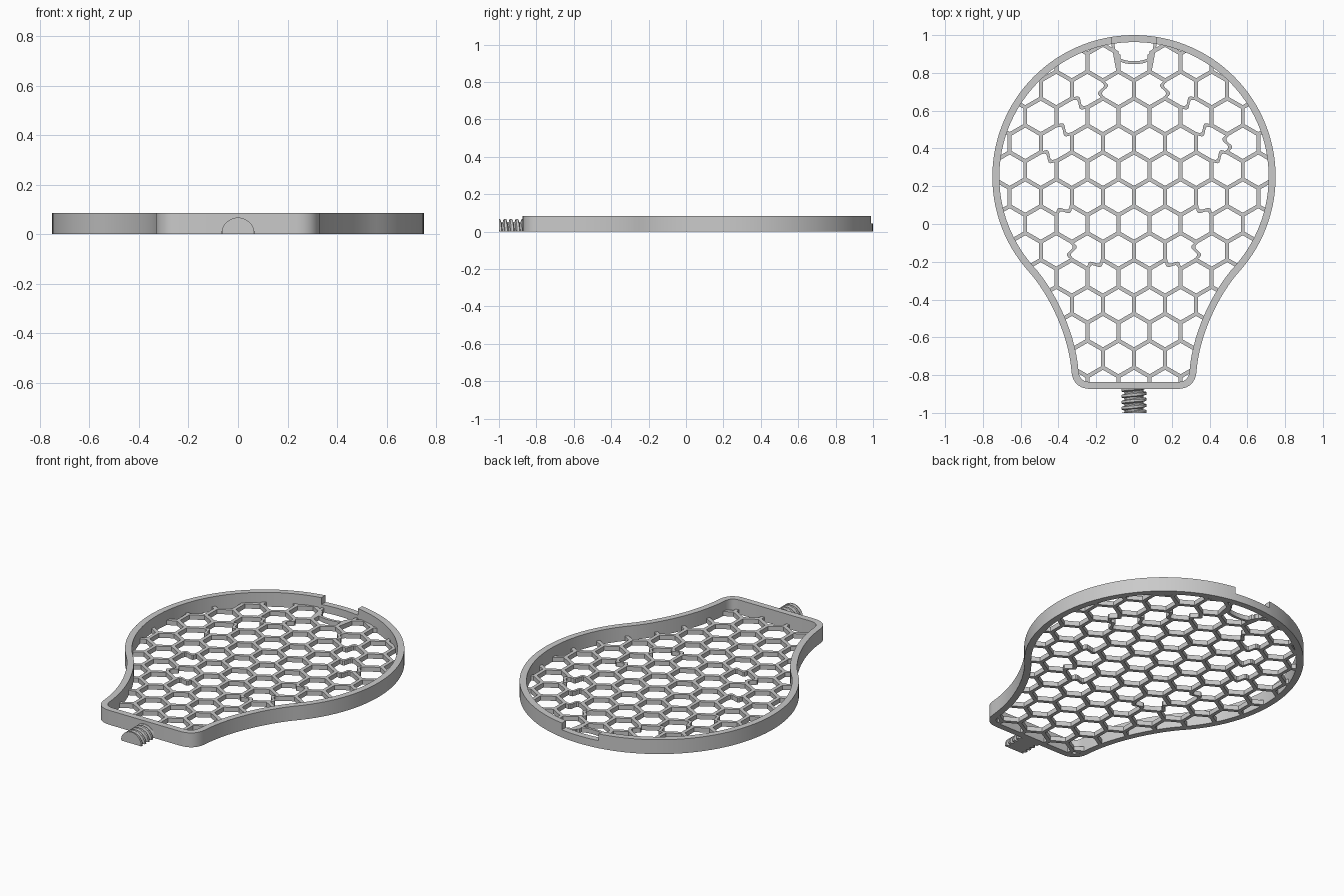
import bpy, bmesh, math
from mathutils import Vector
from mathutils.geometry import interpolate_bezier

if "Cube" in bpy.data.objects:
    bpy.data.objects.remove(bpy.data.objects["Cube"])

grey = bpy.data.materials.new("plain grey")
grey.use_nodes = True
grey.diffuse_color = (0.59, 0.59, 0.59, 1)
grey.node_tree.nodes["Principled BSDF"].inputs["Base Color"].default_value = grey.diffuse_color

RIM_H, RIM_W, LATTICE_H = 0.085, 0.037, 0.027
PITCH, HALF_BAR = 0.1645, 0.0105
SIDE = PITCH / math.sqrt(3)


def make(name, bm):
    bmesh.ops.recalc_face_normals(bm, faces=bm.faces)
    mesh = bpy.data.meshes.new(name)
    bm.to_mesh(mesh)
    bm.free()
    mesh.materials.append(grey)
    obj = bpy.data.objects.new(name, mesh)
    bpy.context.collection.objects.link(obj)
    return obj


def activate(obj):
    bpy.ops.object.select_all(action='DESELECT')
    obj.select_set(True)
    bpy.context.view_layer.objects.active = obj


def cut(obj, cutter, operation):
    mod = obj.modifiers.new("cut", 'BOOLEAN')
    mod.operation, mod.solver, mod.object = operation, 'EXACT', cutter
    activate(obj)
    bpy.ops.object.modifier_apply(modifier=mod.name)
    bpy.data.objects.remove(cutter)


def smooth(obj):
    activate(obj)
    bpy.ops.object.shade_smooth_by_angle(angle=math.radians(30))


def solidify(bm, height):
    # Closed solid: flat faces, a raised copy, and walls along the border
    base = bm.verts[:]
    border = [e for e in bm.edges if e.is_boundary]
    top = bmesh.ops.duplicate(bm, geom=base + bm.edges[:] + bm.faces[:])["vert_map"]
    bmesh.ops.translate(bm, verts=[top[v] for v in base], vec=(0, 0, height))
    for a, b in [e.verts for e in border]:
        bm.faces.new((a, b, top[b], top[a]))


def strip(bm, left, right, closed=False):
    a = [bm.verts.new(p) for p in left]
    b = [bm.verts.new(p) for p in right]
    for i in range(len(a) if closed else len(a) - 1):
        j = (i + 1) % len(a)
        bm.faces.new((a[i], a[j], b[j], b[i]))


# Outline: round head, concave neck, rounded foot
def bezier(points, n):
    return interpolate_bezier(*[Vector((x, y, 0)) for x, y in points], n)


half = [Vector((0.75 * math.cos(math.radians(a)), 0.25 + 0.75 * math.sin(math.radians(a)), 0))
        for a in range(90, -43, -3)]
half += bezier([(0.557, -0.252), (0.465, -0.354), (0.345, -0.57), (0.33, -0.79)], 16)[1:]
half += bezier([(0.33, -0.79), (0.322, -0.845), (0.285, -0.873), (0.23, -0.873)], 10)[1:]
outline = half + [Vector((-p.x, p.y, 0)) for p in reversed(half[1:])]


def inset(dist):
    n = len(outline)
    result = []
    for i, p in enumerate(outline):
        d = (outline[(i + 1) % n] - outline[i - 1]).normalized()
        result.append(p + Vector((d.y, -d.x, 0)) * dist)
    return result


# Rim wall with a lowered notch at the back
bm = bmesh.new()
strip(bm, outline, inset(RIM_W), closed=True)
solidify(bm, RIM_H)
rim = make("rim", bm)
bm = bmesh.new()
bmesh.ops.create_cube(bm, size=1)
bmesh.ops.scale(bm, verts=bm.verts, vec=(0.24, 0.2, 0.1))
bmesh.ops.translate(bm, verts=bm.verts, vec=(0, 1, 0.095))
cut(rim, make("notch_cutter", bm), 'DIFFERENCE')
smooth(rim)

# Honeycomb lattice, with a few bars bent into waves
WAVY = [(0.165, 0.712), (0.289, 0.641), (0.371, 0.499), (0.454, 0.356),
        (0.371, 0.071), (0.33, -0.142), (0.206, -0.214)]


def is_wavy(mid):
    spots = [abs(mid.x - 0.495) < 0.02 and abs(mid.y - 0.427) < 0.02]
    spots += [math.hypot(abs(mid.x) - x, mid.y - y) < 0.02 for x, y in WAVY]
    return any(spots)


def bar_points(p, q, mid):
    if not is_wavy(mid):
        return [p, q]
    along = (q - p).normalized()
    sway = Vector((along.y, -along.x, 0)) * math.copysign(0.016, mid.x)
    return [p.lerp(q, i / 10) + sway * math.sin(math.tau * i / 10) for i in range(11)]


bm = bmesh.new()
HOLE = SIDE - HALF_BAR / math.cos(math.radians(30))
for row in range(-7, 8):
    for col in range(-6, 7):
        c = Vector(((col + (row % 2) / 2) * PITCH, row * SIDE * 1.5, 0))
        rays = [Vector((math.cos(a), math.sin(a), 0))
                for a in [math.radians(30 + 60 * i) for i in range(7)]]
        for r, s in zip(rays, rays[1:]):
            mid = c + (r + s) * SIDE / 2
            # The cell under the notch stays open
            if abs(mid.x) < 0.08 and mid.y > 0.88:
                continue
            strip(bm, bar_points(c + r * SIDE, c + s * SIDE, mid),
                  bar_points(c + r * HOLE, c + s * HOLE, mid))
bmesh.ops.remove_doubles(bm, verts=bm.verts, dist=0.0005)
solidify(bm, LATTICE_H)
lattice = make("honeycomb_lattice", bm)
bm = bmesh.new()
bm.faces.new([bm.verts.new(p - Vector((0, 0, 0.05))) for p in inset(RIM_W / 2)])
solidify(bm, 0.2)
cut(lattice, make("lattice_trimmer", bm), 'INTERSECT')


# Curved bars framing the opening under the notch
def ribbon(name, path):
    sides = ([], [])
    for i, p in enumerate(path):
        d = (path[min(i + 1, len(path) - 1)] - path[max(i - 1, 0)]).normalized()
        for side, sign in zip(sides, (1, -1)):
            side.append(p + Vector((-d.y, d.x, 0)) * 0.008 * sign)
    bm = bmesh.new()
    strip(bm, *sides)
    solidify(bm, LATTICE_H)
    make(name, bm)


ribbon("notch_bar", bezier([(-0.092, 0.88), (-0.05, 0.845), (0.05, 0.845), (0.092, 0.88)], 14))
for label, sx in (("left", 1), ("right", -1)):
    ribbon(label + "_notch_side", bezier(
        [(0.118 * sx, 0.98), (0.105 * sx, 0.92), (0.096 * sx, 0.86), (0.085 * sx, 0.81)], 8))

# Half-round threaded stub at the front
bm = bmesh.new()
ANGLES, STEPS, THREAD = 24, 64, 0.032


def ridge(y, angle):
    phase = ((y + 1) / THREAD + angle / math.tau + 0.25) % 1
    return 0.05 + 0.017 * min(1, max(0, (0.36 - abs(phase - 0.5)) / 0.14))


rings = []
for k in range(STEPS + 1):
    y = -1 + 0.14 * k / STEPS
    ring = []
    for i in range(ANGLES + 1):
        a = math.pi * i / ANGLES
        rad = ridge(y, a)
        ring.append(bm.verts.new((rad * math.cos(a), y, rad * math.sin(a))))
    rings.append(ring)
for a, b in zip(rings, rings[1:]):
    for i in range(ANGLES + 1):
        j = (i + 1) % (ANGLES + 1)
        bm.faces.new((a[i], a[j], b[j], b[i]))
bm.faces.new(rings[0])
bm.faces.new(rings[-1])
smooth(make("threaded_stub", bm))
